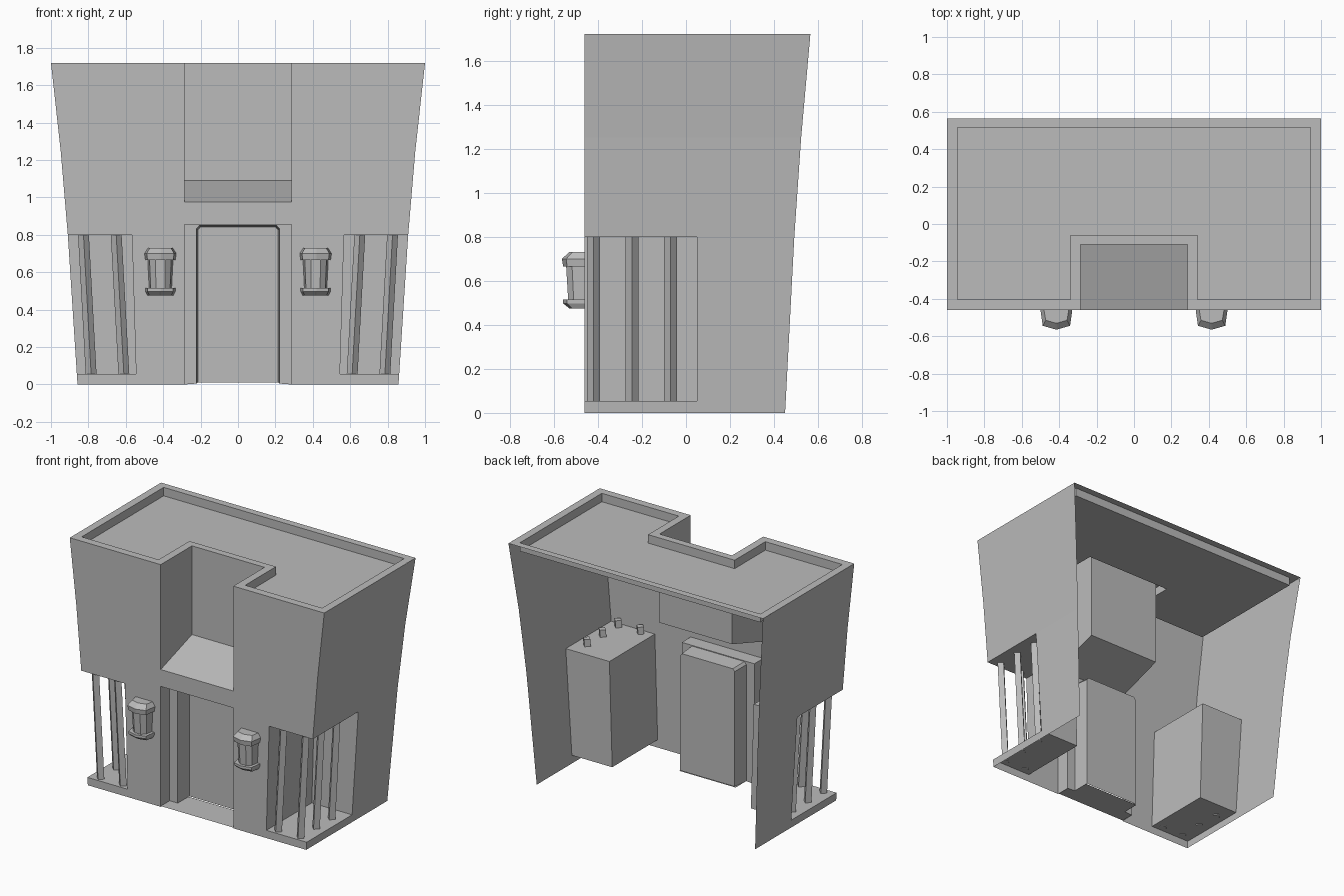
import bpy
import bmesh
from mathutils import Vector

cube = bpy.data.objects.get("Cube")
if cube:
    bpy.data.objects.remove(cube)

grey = bpy.data.materials.new("plain_grey")
grey.use_nodes = True
grey.diffuse_color = (0.5, 0.5, 0.5, 1)
grey.node_tree.nodes["Principled BSDF"].inputs["Base Color"].default_value = (0.5, 0.5, 0.5, 1)

FRONT = -0.46
TOP, ROOF = 1.72, 1.66
SLAB, LINTEL = 0.055, 0.80        # corner niche floor and ceiling
NICHE_BACK = 0.05
BAY = 0.285                       # half width of the central bay
ALCOVE = -0.11
LEVELS = [0, SLAB, LINTEL, 1.25, TOP]
FLARE = dict(zip(LEVELS, [0, 0.003, 0.042, 0.073, 0.115]))


def wall_x(z):
    return 0.858 + 1.235 * FLARE[z]


def back_y(z):
    return 0.45 + FLARE[z]


def niche_x(z):
    return 0.545 if z == SLAB else 0.567


def sheet(name, faces, mirror=True):
    """Faces given as (outward direction, corner points)."""
    bm = bmesh.new()
    for out, pts in faces:
        f = bm.faces.new([bm.verts.new(p) for p in pts])
        f.normal_update()
        if f.normal.dot(Vector(out)) < 0:
            f.normal_flip()
    bmesh.ops.remove_doubles(bm, verts=bm.verts, dist=0.0005)
    me = bpy.data.meshes.new(name)
    bm.to_mesh(me)
    bm.free()
    me.materials.append(grey)
    ob = bpy.data.objects.new(name, me)
    bpy.context.collection.objects.link(ob)
    if mirror:
        ob.modifiers.new("Mirror", 'MIRROR').merge_threshold = 0.0005
    return ob


def upright(x0, x1, z0, z1, y):
    """Front-facing panel whose side edges are functions of height."""
    return ((0, -1, 0), [(x0(z0), y, z0), (x1(z0), y, z0), (x1(z1), y, z1), (x0(z1), y, z1)])


def side(x, z0, z1, y0, y1):
    """Panel facing +x whose front and back edges are functions of height."""
    return ((1, 0, 0), [(x(z0), y0(z0), z0), (x(z0), y1(z0), z0),
                        (x(z1), y1(z1), z1), (x(z1), y0(z1), z1)])


def flat(x0, x1, y0, y1, z, up=1):
    return ((0, 0, up), [(x0, y0, z), (x1, y0, z), (x1, y1, z), (x0, y1, z)])


def const(v):
    return lambda z: v


bay, front, niche_y, mid = const(BAY), const(FRONT), const(NICHE_BACK), const(0)

# Front wall with the corner niche left open
walls = [upright(bay, wall_x, 0, SLAB, FRONT), upright(bay, niche_x, SLAB, LINTEL, FRONT)]
for lo, hi in zip(LEVELS[2:], LEVELS[3:]):
    walls.append(upright(bay, wall_x, lo, hi, FRONT))
sheet("front_wall", walls)
sheet("door_header", [upright(mid, bay, 0.855, 0.975, FRONT)])

# Flaring side walls
walls = []
for lo, hi in zip(LEVELS, LEVELS[1:]):
    walls.append(side(wall_x, lo, hi, niche_y if lo == SLAB else front, back_y))
sheet("side_wall", walls)

# Corner niche: floor, ceiling, inner side and back
sheet("corner_niche", [
    flat(niche_x(SLAB), wall_x(SLAB), FRONT, NICHE_BACK, SLAB),
    flat(niche_x(LINTEL), wall_x(LINTEL), FRONT, NICHE_BACK, LINTEL, -1),
    side(niche_x, SLAB, LINTEL, front, niche_y),
    upright(niche_x, wall_x, SLAB, LINTEL, NICHE_BACK)])

# Upper alcove over the door with its sloping sill
sheet("upper_alcove", [
    upright(mid, bay, 1.09, TOP, ALCOVE),
    ((0, 0, 1), [(0, FRONT, 0.975), (BAY, FRONT, 0.975), (BAY, ALCOVE, 1.09), (0, ALCOVE, 1.09)]),
    ((-1, 0, 0), [(BAY, FRONT, 0.975), (BAY, ALCOVE, 1.09), (BAY, ALCOVE, TOP), (BAY, FRONT, TOP)])])

# Parapet rim, its inner faces and the sunken roof
outer = [(0, ALCOVE), (BAY, ALCOVE), (BAY, FRONT), (1, FRONT), (1, back_y(TOP)), (0, back_y(TOP))]
inner = [(0, -0.06), (0.34, -0.06), (0.34, -0.405), (0.945, -0.405), (0.945, 0.515), (0, 0.515)]
rim = []
for i in range(5):
    a, b, c, d = outer[i], outer[i + 1], inner[i + 1], inner[i]
    rim.append(((0, 0, 1), [(*p, TOP) for p in (a, b, c, d)]))
    toward = (d[0] - a[0] + c[0] - b[0], d[1] - a[1] + c[1] - b[1], 0)
    rim.append((toward, [(*d, TOP), (*c, TOP), (*c, ROOF), (*d, ROOF)]))
sheet("parapet", rim)
sheet("roof", [flat(0, 0.34, -0.06, 0.515, ROOF), flat(0.34, 0.945, -0.405, 0.515, ROOF)])

# Doorway: outer reveal, frame, inner reveal and door
FRAME, DOOR = -0.36, -0.24
arch = [(0.222, 0.005), (0.222, 0.832), (0.206, 0.85), (0, 0.85)]
leaf = [(0.214, 0.01), (0.214, 0.826), (0.2, 0.843), (0, 0.843)]
sheet("door_reveal", [
    ((-1, 0, 0), [(BAY, FRONT, 0), (BAY, FRAME, 0), (BAY, FRAME, 0.855), (BAY, FRONT, 0.855)]),
    flat(0, BAY, FRONT, FRAME, 0.855, -1),
    flat(0, BAY, FRONT, FRAME, 0.005),
    flat(0, 0.222, FRAME, DOOR, 0.005)])
sheet("door_frame", [
    ((0, -1, 0), [(x, FRAME, z) for x, z in [(BAY, 0), (BAY, 0.855), (0, 0.855)] + arch[::-1]])])
jamb = []
for (a, b), (c, d) in zip(zip(arch, arch[1:]), zip(leaf, leaf[1:])):
    centre = (-a[0] - b[0], 0, 0.8 - a[1] - b[1])
    jamb.append((centre, [(a[0], FRAME, a[1]), (b[0], FRAME, b[1]),
                          (d[0], DOOR, d[1]), (c[0], DOOR, c[1])]))
sheet("door_jamb", jamb)
sheet("door", [((0, -1, 0), [(x, DOOR, z) for x, z in leaf + [(0, 0.01)]])])


def loft(name, rings):
    """Closed rings joined into a capped solid."""
    bm = bmesh.new()
    loops = [[bm.verts.new(p) for p in ring] for ring in rings]
    n = len(loops[0])
    for lo, hi in zip(loops, loops[1:]):
        for i in range(n):
            j = (i + 1) % n
            bm.faces.new((lo[i], lo[j], hi[j], hi[i]))
    bm.faces.new(loops[0])
    bm.faces.new(loops[-1])
    bmesh.ops.recalc_face_normals(bm, faces=bm.faces)
    ob = sheet(name, [])
    bm.to_mesh(ob.data)
    bm.free()


# Leaning diamond posts that pass up through the niche ceiling
R = 0.029
for i, (x, y) in enumerate([(0.61, -0.42), (0.785, -0.42), (0.785, -0.245), (0.785, -0.07)]):
    rings = []
    for z, lean in [(SLAB - 0.005, 0), (0.85, 0.044)]:
        cx = x + lean
        rings.append([(cx - R, y, z), (cx, y - R, z), (cx + R, y, z), (cx, y + R, z)])
    loft(f"post_{i + 1}", rings)


def lamp_ring(w, d, nose, z, mid_w):
    """Half-octagon section against the wall, with an optional pointed nose."""
    plan = [(-w, 0), (-w * 0.86, -d), (-mid_w, -nose), (mid_w, -nose), (w * 0.86, -d), (w, 0)]
    return [(0.415 + x, FRONT + y, z) for x, y in plan]


# Wall lanterns: base, glass body and cap
loft("lantern_base", [lamp_ring(0.068, 0.058, 0.07, 0.475, 0.004),
                      lamp_ring(0.08, 0.08, 0.098, 0.497, 0.004),
                      lamp_ring(0.08, 0.08, 0.098, 0.515, 0.004)])
loft("lantern_body", [lamp_ring(0.06, 0.05, 0.075, 0.51, 0.024),
                      lamp_ring(0.068, 0.058, 0.085, 0.675, 0.026)])
loft("lantern_cap", [lamp_ring(0.08, 0.08, 0.098, 0.665, 0.004),
                     lamp_ring(0.085, 0.084, 0.104, 0.70, 0.004),
                     lamp_ring(0.066, 0.055, 0.07, 0.73, 0.004)])
